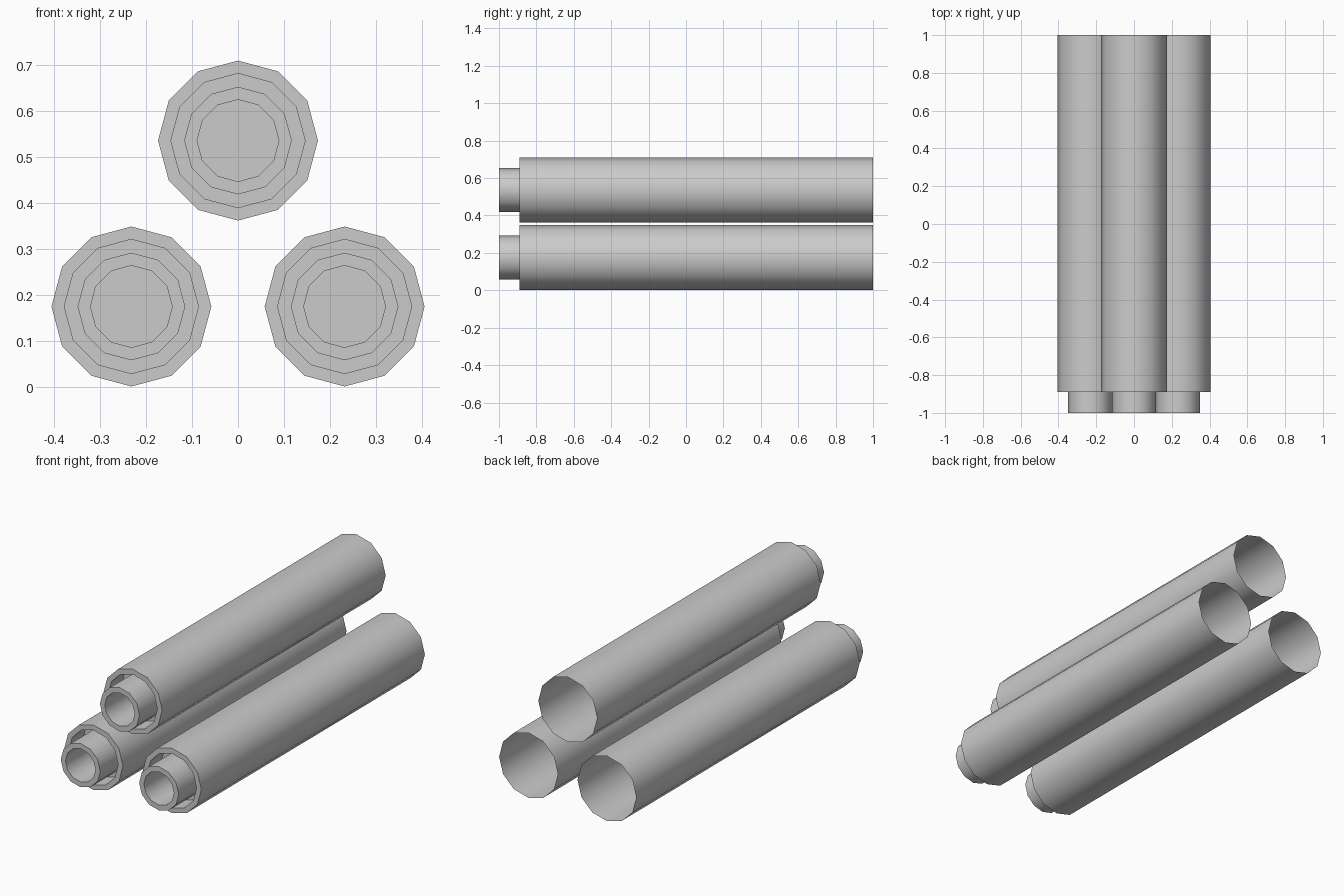
import bpy
import bmesh
import math

if "Cube" in bpy.data.objects:
    bpy.data.objects.remove(bpy.data.objects["Cube"])

SIDES = 12
# (radius, y) from the open back end, over the front collar, into the bore
PROFILE = [
    (0.174, 1.0), (0.174, -0.89),     # outer sleeve
    (0.146, -0.89), (0.146, -0.78),   # collar rim and recess wall
    (0.117, -0.78), (0.117, -1.0),    # recess floor and inner nozzle
    (0.089, -1.0), (0.089, -0.70),    # nozzle rim and bore
]


def make_tube(name, cx, cz):
    bm = bmesh.new()
    rings = []
    for r, y in PROFILE:
        rings.append([bm.verts.new((r * math.cos(math.tau * i / SIDES), y,
                                    r * math.sin(math.tau * i / SIDES)))
                      for i in range(SIDES)])
    for a, b in zip(rings, rings[1:]):
        for i in range(SIDES):
            j = (i + 1) % SIDES
            bm.faces.new((a[i], a[j], b[j], b[i]))
    # Bore floor; the back end stays open
    bm.faces.new(rings[-1])
    # Make the sleeve face outwards
    bm.normal_update()
    f = bm.faces[:][0]
    if f.normal.dot(f.calc_center_median() * 1.0 - f.calc_center_median().project((0, 1, 0))) < 0:
        bmesh.ops.reverse_faces(bm, faces=bm.faces[:])
    mesh = bpy.data.meshes.new(name)
    bm.to_mesh(mesh)
    bm.free()
    obj = bpy.data.objects.new(name, mesh)
    obj.location = (cx, 0, cz)
    bpy.context.collection.objects.link(obj)
    return obj


# Three parallel tubes in a triangle
tubes = [
    make_tube("top_tube", 0, 0.536),
    make_tube("left_tube", -0.232, 0.175),
    make_tube("right_tube", 0.232, 0.175),
]

# Smooth round walls, sharp rims
bpy.ops.object.select_all(action='DESELECT')
for t in tubes:
    t.select_set(True)
bpy.context.view_layer.objects.active = tubes[0]
bpy.ops.object.shade_smooth_by_angle(angle=math.radians(40))
